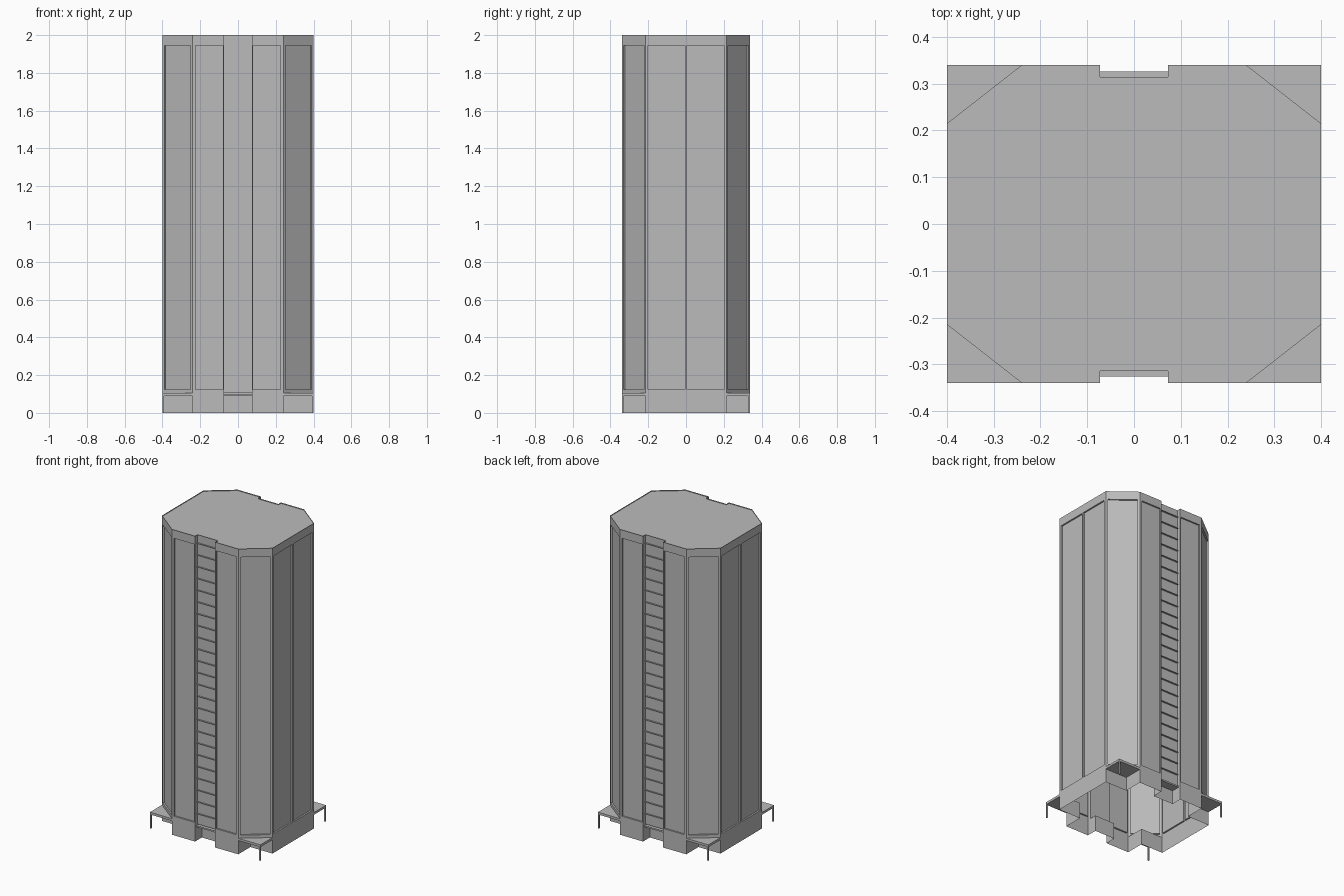
import bpy, bmesh
from mathutils import Vector

cube = bpy.data.objects.get("Cube")
if cube:
    bpy.data.objects.remove(cube)

# One plain concrete colour
GREY = (0.5, 0.5, 0.5, 1)
concrete = bpy.data.materials.new("concrete_grey")
concrete.use_nodes = True
concrete.diffuse_color = GREY
concrete.node_tree.nodes["Principled BSDF"].inputs["Base Color"].default_value = GREY

# Main dimensions: half width, half depth, chamfer start, notch, heights
X, Y, CX, CY = 0.4, 0.34, 0.24, 0.215
NX, NY, ENTRY = 0.073, 0.314, 0.27
BASE, SOFFIT, TOP = 0.105, 0.09, 2.0
PANEL_LOW, PANEL_HIGH, RECESS = 0.125, 1.945, 0.01


def finish(name, bm, weld=True):
    if weld:
        bmesh.ops.remove_doubles(bm, verts=bm.verts, dist=1e-5)
    mesh = bpy.data.meshes.new(name)
    bm.to_mesh(mesh)
    bm.free()
    mesh.materials.append(concrete)
    obj = bpy.data.objects.new(name, mesh)
    bpy.context.collection.objects.link(obj)
    return obj


def face(bm, points):
    bm.faces.new([bm.verts.new(p) for p in points])


def wall(bm, a, b, z0, z1, panels=()):
    """Upright wall from a to b (outside on the right), with sunken panels
    given as start and end distances along the wall."""
    a, b = Vector((*a, 0)), Vector((*b, 0))
    along = (b - a).normalized()
    inward = Vector((-along.y, along.x, 0)) * RECESS

    def at(s, z, deep=0):
        return a + along * s + inward * deep + Vector((0, 0, z))

    def strip(s, e, low, high, deep=0):
        face(bm, [at(s, low, deep), at(e, low, deep), at(e, high, deep), at(s, high, deep)])

    last = 0
    for s, e in panels:
        strip(last, s, z0, z1)
        strip(s, e, z0, PANEL_LOW)
        strip(s, e, PANEL_HIGH, z1)
        strip(s, e, PANEL_LOW, PANEL_HIGH, 1)
        ring = [(s, PANEL_LOW), (e, PANEL_LOW), (e, PANEL_HIGH), (s, PANEL_HIGH)]
        for p, q in zip(ring, ring[1:] + ring[:1]):
            face(bm, [at(*p), at(*q), at(*q, 1), at(*p, 1)])
        last = e
    strip(last, (b - a).length, z0, z1)


def box(name, x0, x1, y0, y1, z0, z1):
    bm = bmesh.new()
    bmesh.ops.create_cube(bm, size=1)
    for v in bm.verts:
        v.co = ((x0 + x1) / 2 + v.co.x * (x1 - x0),
                (y0 + y1) / 2 + v.co.y * (y1 - y0),
                (z0 + z1) / 2 + v.co.z * (z1 - z0))
    return finish(name, bm)


def half_turn(points):
    return points + [(-x, -y) for x, y in points]


# Tower walls: half the outline, repeated by a half turn
outline = half_turn([(-CX, -Y), (-NX, -Y), (-NX, -NY), (NX, -NY), (NX, -Y),
                     (CX, -Y), (X, -CY), (X, CY), (CX, Y)][:8])
chamfer = ((X - CX) ** 2 + (Y - CY) ** 2) ** 0.5
bay = CX - NX
panel_rules = {0: [(0.015, bay - 0.007)], 4: [(0.007, bay - 0.015)],
               5: [(0.014, chamfer - 0.014)], 7: [(0.014, chamfer - 0.014)],
               6: [(0.015, CY - 0.006), (CY + 0.006, 2 * CY - 0.015)]}
# The half turn starts on the far side, so close the near half first
outline = outline[:8] + outline[8:]
bm = bmesh.new()
for i, a in enumerate(outline):
    wall(bm, a, outline[(i + 1) % len(outline)], BASE, TOP, panel_rules.get(i % 8, ()))
finish("tower_walls", bm)

# Roof with a thin raised rim
bm = bmesh.new()
face(bm, [(x, y, TOP) for x, y in outline])
bmesh.ops.inset_region(bm, faces=bm.faces[:], thickness=0.006, use_even_offset=True)
inner = max(bm.faces, key=lambda f: f.calc_area())
bmesh.ops.inset_region(bm, faces=[inner], thickness=0.0005, depth=-0.006)
finish("roof", bm)

# Ground floor walls: stepped corners and entrance recesses, open underneath
ground = half_turn([(-CX, -Y), (-NX, -Y), (-NX, -ENTRY), (NX, -ENTRY), (NX, -Y),
                    (CX, -Y), (CX, -CY), (X, -CY), (X, CY), (CX, CY)])
bm = bmesh.new()
for i, a in enumerate(ground):
    wall(bm, a, ground[(i + 1) % len(ground)], 0, BASE)
finish("ground_floor_walls", bm)

for sy, side in ((-1, "front"), (1, "back")):
    # Entrance canopy
    ys = sorted((sy * ENTRY, sy * 0.326))
    box(side + "_entrance_canopy", -NX, NX, *ys, SOFFIT, 0.1)

    # Balcony floor sheets up the notch
    bm = bmesh.new()
    for i in range(1, 25):
        z = 0.1 + i * 0.077
        face(bm, [(-NX, sy * NY, z), (NX, sy * NY, z), (NX, sy * 0.326, z), (-NX, sy * 0.326, z)])
    finish(side + "_balcony_floors", bm)

    # Corner canopies, each on a slim post
    for sx, hand in ((-1, "right"), (1, "left")):
        xs, ys = sorted((sx * CX, sx * X)), sorted((sy * CY, sy * Y))
        box(f"{side}_{hand}_corner_canopy", *xs, *ys, SOFFIT, BASE)
        xs, ys = sorted((sx * (X - 0.008), sx * X)), sorted((sy * (Y - 0.008), sy * Y))
        box(f"{side}_{hand}_corner_post", *xs, *ys, 0, SOFFIT)
